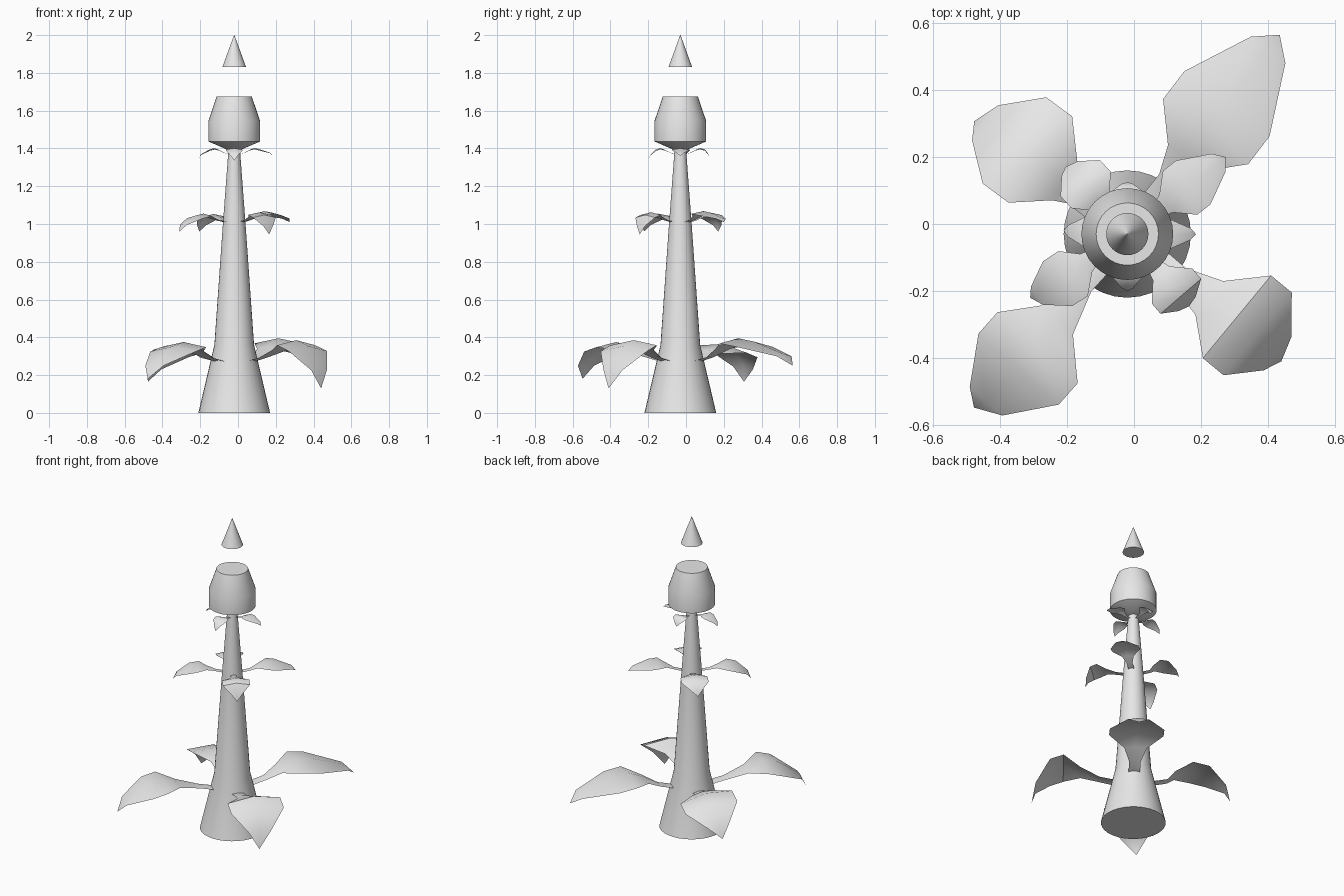
import bpy, math
from mathutils import Vector

if "Cube" in bpy.data.objects:
    bpy.data.objects.remove(bpy.data.objects["Cube"])

CX, CY = -0.02, -0.03  # stem axis

grey = bpy.data.materials.new("plain grey")
grey.diffuse_color = (0.8, 0.8, 0.8, 1)
grey.use_nodes = True
grey.node_tree.nodes["Principled BSDF"].inputs["Base Color"].default_value = grey.diffuse_color


def make(name, verts, faces, angle):
    me = bpy.data.meshes.new(name)
    me.from_pydata(verts, [], faces)
    me.materials.append(grey)
    ob = bpy.data.objects.new(name, me)
    bpy.context.collection.objects.link(ob)
    bpy.ops.object.select_all(action='DESELECT')
    ob.select_set(True)
    bpy.context.view_layer.objects.active = ob
    bpy.ops.object.shade_smooth_by_angle(angle=math.radians(angle))
    return ob


def lathe(name, profile, n=32):
    """Closed solid of revolution about the stem axis from (radius, z) points."""
    verts = [(CX + r * math.cos(2 * math.pi * i / n),
              CY + r * math.sin(2 * math.pi * i / n), z)
             for r, z in profile for i in range(n)]
    faces = [(j * n + i, j * n + (i + 1) % n, (j + 1) * n + (i + 1) % n, (j + 1) * n + i)
             for j in range(len(profile) - 1) for i in range(n)]
    faces.append(tuple(reversed(range(n))))
    last = (len(profile) - 1) * n
    faces.append(tuple(range(last, last + n)))
    return make(name, verts, faces, 30)


def leaf(name, tip, s1, s2, k, base_z, peak_z, shift=0.0, roll=0.0):
    """Arched leaf: stalk, wide blade between s1 and s2, drooping to the tip."""
    d = Vector((tip[0] - CX, tip[1] - CY, 0))
    length = d.length
    d.normalize()
    side = Vector((-d.y, d.x, 0))
    rise = peak_z - base_z
    fall = peak_z - tip[2]
    # distance, half width, height, sideways shift
    rows = [(0.08 * k, 0.035 * k, base_z, 0),
            (0.20 * k, 0.033 * k, base_z + 0.25 * rise, 0),
            (s1 - 0.10 * k, 0.065 * k, base_z + 0.65 * rise, shift * 0.5),
            (s1, 0.16 * k, peak_z, shift),
            (s2, 0.16 * k, peak_z - 0.12 * fall, shift),
            (s2 + 0.78 * (length - s2), 0.065 * k, tip[2] + 0.42 * fall, shift * 0.6)]
    verts, faces = [], []
    for s, w, z, off in rows:
        for e in (-1, 0, 1):
            p = Vector((CX, CY, z)) + d * s + side * (e * w + off)
            p.z += e * roll * w - abs(e) * 0.17 * w
            verts.append(p)
    for j in range(len(rows) - 1):
        for c in (0, 1):
            a = j * 3 + c
            faces.append((a, a + 3, a + 4, a + 1))
    verts.append(Vector(tip))
    t = len(verts) - 1
    faces += [(t - 3, t, t - 2), (t - 2, t, t - 1)]
    return make(name, verts, faces, 40)


# Stem, bud and floating point
lathe("stem", [(0.19, 0), (0.105, 0.36), (0.06, 1.0), (0.03, 1.40)])
lathe("bud", [(0.04, 1.395), (0.137, 1.437), (0.137, 1.545), (0.093, 1.675)])
lathe("floating_point", [(0.063, 1.83), (0.001, 2.0)])

# Large lower leaves
leaf("lower_leaf_back_right", (0.435, 0.565, 0.25), 0.385, 0.49, 1, 0.27, 0.395)
leaf("lower_leaf_front_right", (0.44, -0.41, 0.13), 0.41, 0.49, 1, 0.27, 0.385, 0.018)
leaf("lower_leaf_front_left", (-0.478, -0.548, 0.18), 0.432, 0.517, 1, 0.27, 0.375, 0.024)
leaf("lower_leaf_back_left", (-0.477, 0.307, 0.165), 0.341, 0.437, 1, 0.27, 0.365, -0.025, 0.12)

# Middle leaves, half size
leaf("middle_leaf_back_right", (0.274, 0.20, 1.01), 0.20, 0.25, 0.52, 1.01, 1.068)
leaf("middle_leaf_front_right", (0.165, -0.245, 0.945), 0.205, 0.245, 0.5, 1.01, 1.062)
leaf("middle_leaf_front_left", (-0.31, -0.22, 0.96), 0.20, 0.255, 0.5, 1.01, 1.055, 0.01)
leaf("middle_leaf_back_left", (-0.205, 0.17, 0.96), 0.17, 0.218, 0.5, 1.01, 1.053, -0.01)

# Small leaves under the bud
for name, tip in (("right", (0.185, -0.03, 1.36)), ("left", (-0.21, -0.02, 1.345)),
                  ("front", (-0.02, -0.20, 1.335)), ("back", (-0.02, 0.125, 1.345))):
    leaf("top_leaf_" + name, tip, 0.105, 0.13, 0.27, 1.37, 1.402)
